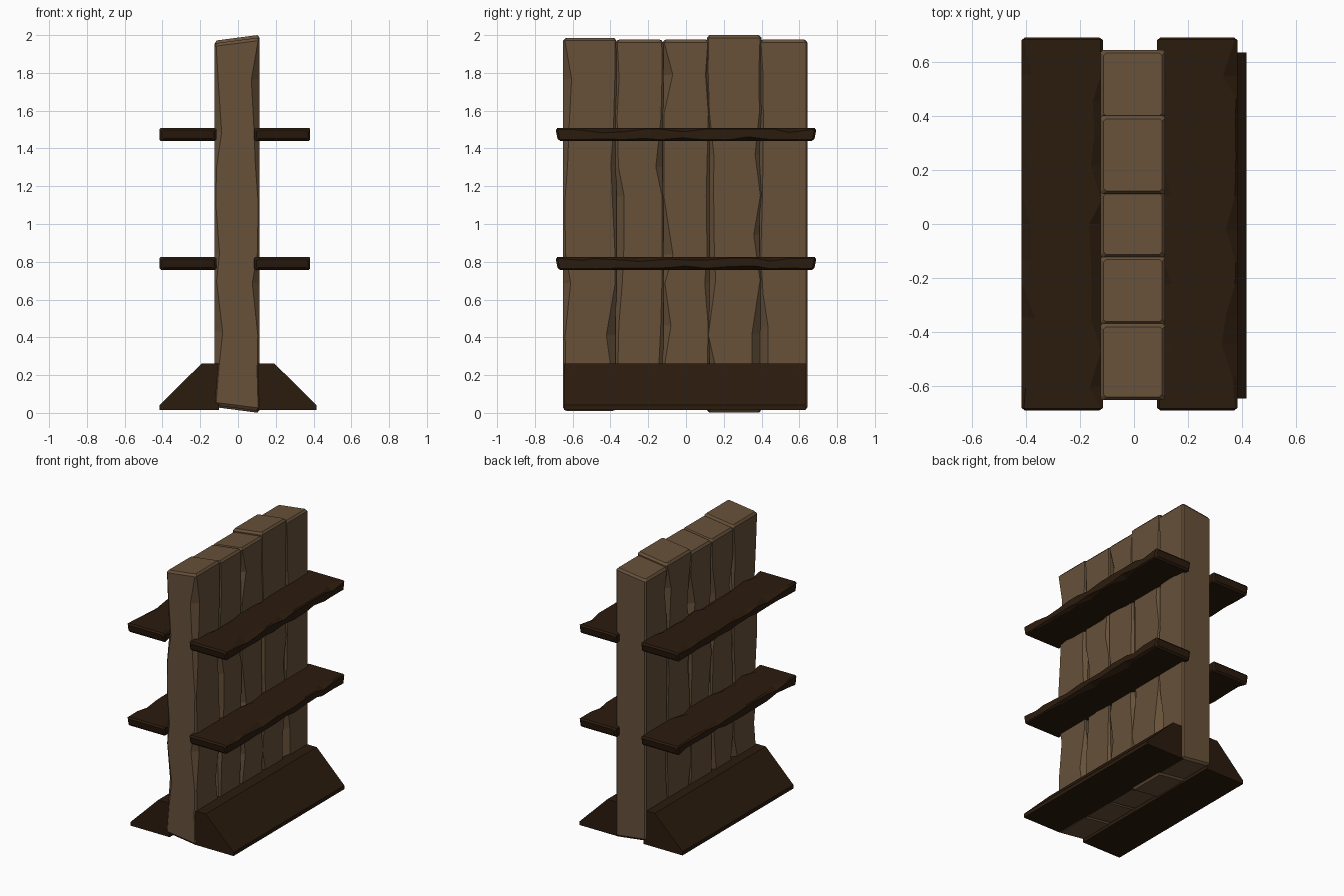
import bpy, bmesh, random
from mathutils import Vector

if "Cube" in bpy.data.objects:
    bpy.data.objects.remove(bpy.data.objects["Cube"])

random.seed(7)


def material(name, color):
    m = bpy.data.materials.new(name)
    m.diffuse_color = (*color, 1)
    m.use_nodes = True
    m.node_tree.nodes["Principled BSDF"].inputs["Base Color"].default_value = m.diffuse_color
    return m


LIGHT = material("light_wood", (0.135, 0.082, 0.042))
DARK = material("dark_wood", (0.024, 0.011, 0.004))


def finish(bm, name, mat):
    bmesh.ops.recalc_face_normals(bm, faces=bm.faces)
    mesh = bpy.data.meshes.new(name)
    bm.to_mesh(mesh)
    bm.free()
    mesh.materials.append(mat)
    obj = bpy.data.objects.new(name, mesh)
    bpy.context.collection.objects.link(obj)
    return obj


def hewn_board(name, mat, u_range, v_range, lo, hi, place, chip,
               slope=(0, 0), smooth_corners=(), stations=9):
    """Octagonal board whose four long edges are chipped by varying amounts.
    lo/hi: end positions as functions of (u, v); place: maps (u, v, w) to xyz."""
    uc, vc = sum(u_range) / 2, sum(v_range) / 2
    hu, hv = (u_range[1] - u_range[0]) / 2, (v_range[1] - v_range[0]) / 2
    ts = [0.0, 0.008] + [(i + random.uniform(-.25, .25)) / stations
                         for i in range(1, stations)] + [0.992, 1.0]
    bm = bmesh.new()
    rings = []
    for k, t in enumerate(ts):
        end = k in (0, len(ts) - 1)
        near_end = k in (1, len(ts) - 2)
        inset = 0.012 if end else 0.0
        ring = []
        for c, (su, sv) in enumerate(((1, 1), (-1, 1), (-1, -1), (1, -1))):
            # every corner alternates between nearly whole and deeply chipped
            r = random.random()
            deep = r ** 2 if c not in smooth_corners else 0.05
            if end or near_end:
                deep = 0.05
            cu = 0.006 + chip[0] * deep
            cv = 0.006 + chip[1] * deep
            a = (su * (hu - inset), sv * (hv - inset - cv))
            b = (su * (hu - inset - cu), sv * (hv - inset))
            for u, v in ((a, b) if su * sv > 0 else (b, a)):
                u, v = u + uc, v + vc
                w = lo(u - uc, v - vc) * (1 - t) + hi(u - uc, v - vc) * t
                ring.append(bm.verts.new(place(u, v, w)))
        rings.append(ring)
    for r0, r1 in zip(rings, rings[1:]):
        for i in range(8):
            j = (i + 1) % 8
            bm.faces.new((r0[i], r0[j], r1[j], r1[i]))
    bm.faces.new(rings[0])
    bm.faces.new(rings[-1])
    return finish(bm, name, mat)


# upright planks: y start, y end, bottom, top
planks = [(-0.65, -0.368, 0.025, 1.972), (-0.372, -0.12, 0.028, 1.962),
          (-0.124, 0.124, 0.028, 1.962), (0.11, 0.40, 0.015, 1.986),
          (0.388, 0.643, 0.028, 1.962)]
for n, (y0, y1, z0, z1) in enumerate(planks):
    hewn_board(f"upright_plank_{n + 1}", LIGHT, (-0.124, 0.115), (y0, y1),
               lambda u, v, z=z0: z - 0.13 * u,
               lambda u, v, z=z1: z + 0.13 * u,
               lambda u, v, w: Vector((u, v, w)), (0.05, 0.05),
               smooth_corners=(0, 1) if n == 4 else ())

# shelves on both sides, with undercut ends
for level, z in (("lower", 0.757), ("upper", 1.44)):
    for side, xr in (("left", (-0.415, -0.115)), ("right", (0.085, 0.382))):
        hewn_board(f"{level}_{side}_shelf", DARK, xr, (z, z + 0.069),
                   lambda u, v: -0.685 - 0.2 * v,
                   lambda u, v: 0.685 + 0.2 * v,
                   lambda u, v, w: Vector((u, w, v)), (0.055, 0.022),
                   stations=12)

# sloped feet
profile = [(0.115, 0.015), (0.415, 0.015), (0.415, 0.042), (0.192, 0.262), (0.10, 0.262), (0.10, 0.015)]
for side, s in (("left", -1), ("right", 1)):
    bm = bmesh.new()
    face = bm.faces.new([bm.verts.new((s * x, -0.645, z)) for x, z in profile])
    ext = bmesh.ops.extrude_face_region(bm, geom=[face], use_keep_orig=True)
    bmesh.ops.translate(bm, vec=(0, 1.278, 0),
                        verts=[g for g in ext["geom"] if isinstance(g, bmesh.types.BMVert)])
    finish(bm, f"{side}_foot", DARK)
